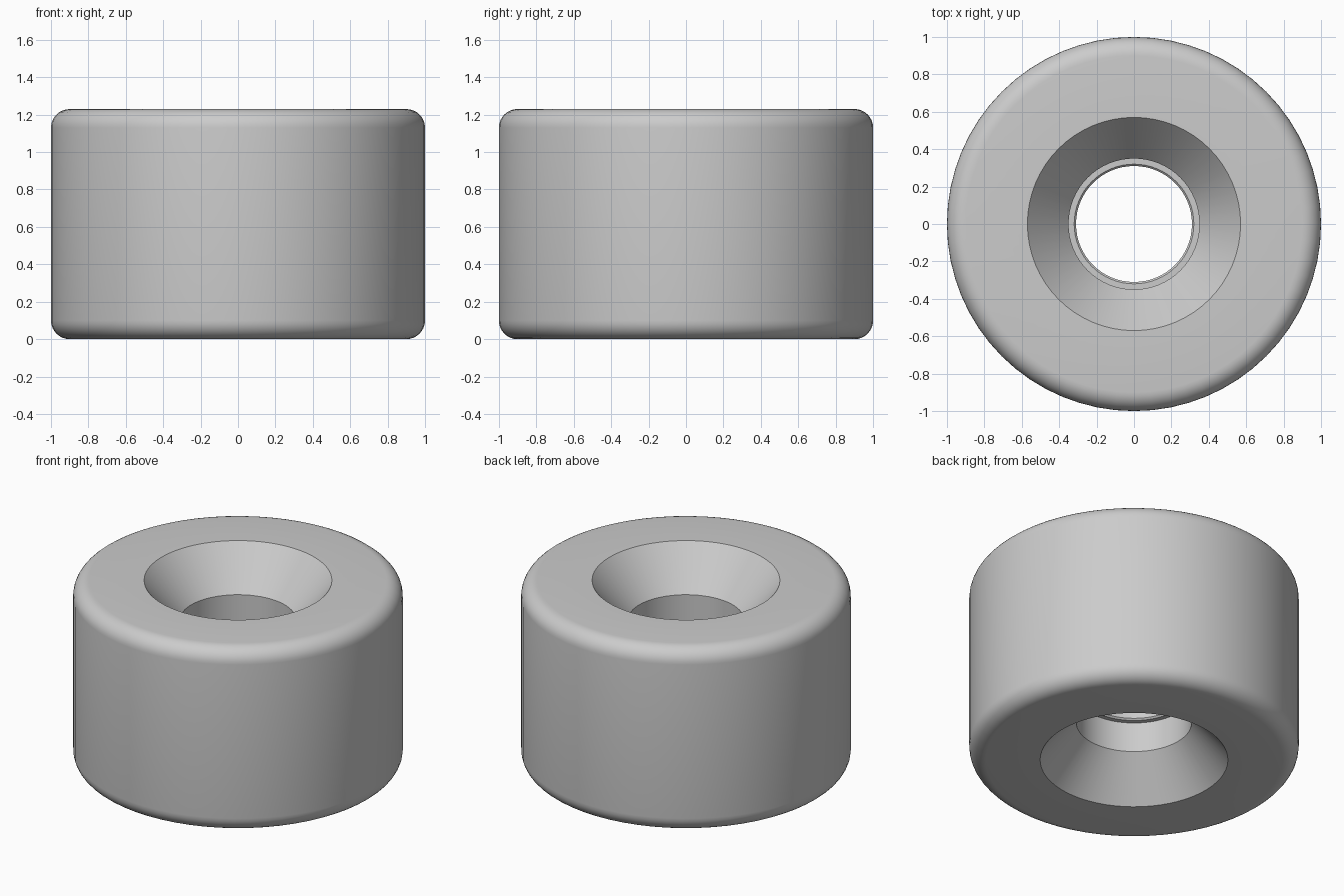
import bpy, bmesh
from math import cos, sin, pi, radians

if "Cube" in bpy.data.objects:
    bpy.data.objects.remove(bpy.data.objects["Cube"])

HEIGHT, RADIUS, FILLET = 1.23, 1.0, 0.1
RIM_R, BORE_R, RIB_R, SINK = 0.57, 0.35, 0.31, 0.26
RIB_LOW, CHAMFER = 0.46, 0.01
SEGMENTS, ARC_STEPS = 64, 8

# Lower half of the cross-section: rib, bore, countersink, rounded outer edge
half = [(RIB_R, RIB_LOW + CHAMFER), (RIB_R + CHAMFER, RIB_LOW),
        (BORE_R, RIB_LOW), (BORE_R, SINK), (RIM_R, 0)]
for i in range(ARC_STEPS + 1):
    a = -pi / 2 + i * pi / 2 / ARC_STEPS
    half.append((RADIUS - FILLET + FILLET * cos(a), FILLET + FILLET * sin(a)))

# Mirror about mid height to close the section
profile = half + [(r, HEIGHT - z) for r, z in reversed(half)]

# Revolve the section around z
bm = bmesh.new()
rings = []
for r, z in profile:
    rings.append([bm.verts.new((r * cos(2 * pi * k / SEGMENTS),
                                r * sin(2 * pi * k / SEGMENTS), z))
                  for k in range(SEGMENTS)])
for i, ring in enumerate(rings):
    nxt = rings[(i + 1) % len(rings)]
    for k in range(SEGMENTS):
        j = (k + 1) % SEGMENTS
        bm.faces.new((ring[k], ring[j], nxt[j], nxt[k]))
bmesh.ops.recalc_face_normals(bm, faces=bm.faces)

mesh = bpy.data.meshes.new("countersunk_roller")
bm.to_mesh(mesh)
bm.free()
roller = bpy.data.objects.new("countersunk_roller", mesh)
bpy.context.collection.objects.link(roller)

# Smooth curved surfaces, sharp rims
bpy.context.view_layer.objects.active = roller
roller.select_set(True)
bpy.ops.object.shade_smooth_by_angle(angle=radians(30))
